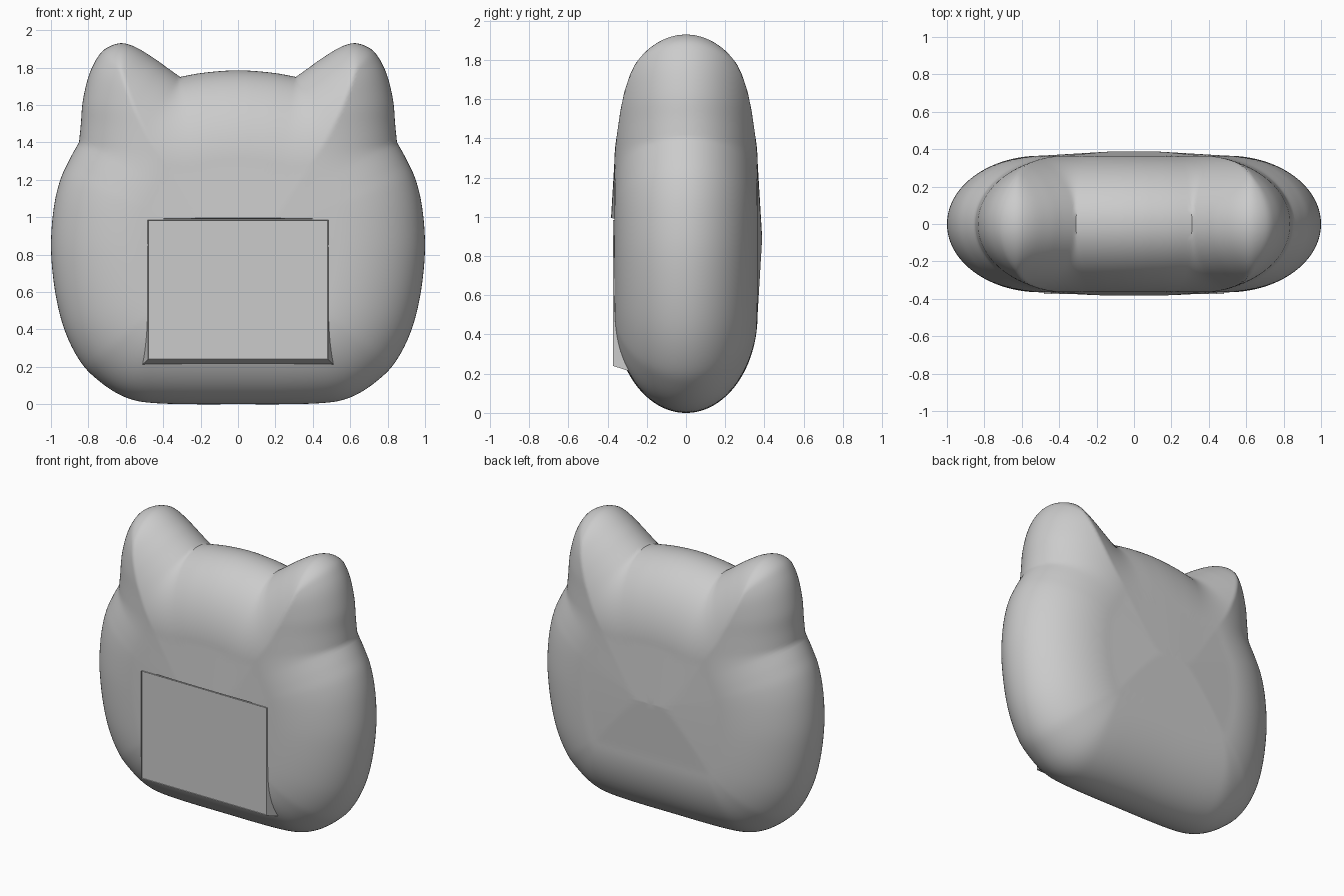
import bpy, bmesh, math
from mathutils import Vector
from mathutils.bvhtree import BVHTree

cube = bpy.data.objects.get("Cube")
if cube:
    bpy.data.objects.remove(cube, do_unlink=True)

grey = bpy.data.materials.new("soft_grey")
grey.use_nodes = True
grey.diffuse_color = (0.6, 0.6, 0.6, 1)
grey.node_tree.nodes["Principled BSDF"].inputs["Base Color"].default_value = (0.6, 0.6, 0.6, 1)


def add_object(name, bm):
    bmesh.ops.recalc_face_normals(bm, faces=bm.faces)
    mesh = bpy.data.meshes.new(name)
    bm.to_mesh(mesh)
    bm.free()
    mesh.materials.append(grey)
    obj = bpy.data.objects.new(name, mesh)
    bpy.context.collection.objects.link(obj)
    return obj


def spline(points, steps):
    """Smooth curve through the points, leaving out the last one."""
    out = []
    for i in range(len(points) - 1):
        b, c = points[i], points[i + 1]
        a = points[i - 1] if i else b * 2 - c
        d = points[i + 2] if i + 2 < len(points) else c * 2 - b
        for k in range(steps):
            t = k / steps
            out.append(0.5 * (2 * b + (c - a) * t + (2 * a - 5 * b + 4 * c - d) * t * t
                              + (3 * b - a - 3 * c + d) * t ** 3))
    return out


# Half outline in (x, z): lower body, ear, crown, split at the sharp notches
side = [(0, 0), (0.25, 0), (0.43, 0.005), (0.55, 0.02), (0.65, 0.06), (0.75, 0.13),
        (0.83, 0.21), (0.9, 0.33), (0.95, 0.47), (0.985, 0.65), (1, 0.85),
        (0.985, 1.05), (0.95, 1.2), (0.9, 1.31), (0.85, 1.4)]
ear = [(0.85, 1.4), (0.84, 1.5), (0.83, 1.62), (0.8, 1.75), (0.76, 1.84), (0.71, 1.9),
       (0.63, 1.93), (0.55, 1.91), (0.45, 1.85), (0.38, 1.8), (0.31, 1.75)]
crown = [(0.31, 1.75), (0.2, 1.77), (0.08, 1.782), (0, 1.785)]
half = []
for part in (side, ear, crown):
    half += spline([Vector(p) for p in part], 5)
half.append(Vector(crown[-1]))
outline = half + [Vector((-p.x, p.y)) for p in reversed(half[1:-1])]
count = len(outline)

# Wall along the outline, used to measure the distance to it
wall = [Vector((p.x, y, p.y)) for y in (-1, 1) for p in outline]
tree = BVHTree.FromPolygons(wall, [(i, (i + 1) % count, (i + 1) % count + count, i + count)
                                   for i in range(count)])


def thickness(p):
    """Rounded edge that runs into a gently rising middle."""
    d = tree.find_nearest(Vector((p.x, 0, p.y)))[3]
    e = min(d / 0.5, 1)
    return 0.365 * math.sqrt(max(0, 1 - (1 - e) ** 2)) + max(0, d - 0.5) * 0.06


# Inflated cushion body
centre = Vector((0, 0.885))
rings = 44
bm = bmesh.new()
rim = [bm.verts.new((p.x, 0, p.y)) for p in outline]
for sign in (-1, 1):
    previous = rim
    for k in range(1, rings):
        row = []
        for p in outline:
            q = p.lerp(centre, (k / rings) ** 1.7)
            row.append(bm.verts.new((q.x, sign * thickness(q), q.y)))
        for i in range(count):
            j = (i + 1) % count
            bm.faces.new((previous[i], previous[j], row[j], row[i]))
        previous = row
    pole = bm.verts.new((centre.x, sign * thickness(centre), centre.y))
    for i in range(count):
        bm.faces.new((previous[i], previous[(i + 1) % count], pole))
body = add_object("cushion_body", bm)


def tapered_block(name, front, back, y_front, y_back):
    """Block between two (half width, bottom, top) rectangles."""
    bm = bmesh.new()
    loops = []
    for (w, low, high), y in ((front, y_front), (back, y_back)):
        loops.append([bm.verts.new((x, y, z)) for x, z in
                      ((-w, low), (w, low), (w, high), (-w, high))])
    face = bm.faces.new(loops[0])
    bm.faces.new(loops[1])
    for i in range(4):
        j = (i + 1) % 4
        bm.faces.new((loops[0][i], loops[0][j], loops[1][j], loops[1][i]))
    return name, bm, face


# Recess that lets the upper edge of the panel sink into the belly
name, bm, _ = tapered_block("panel_recess_cutter", (0.5, 0.24, 1.03), (0.478, 0.24, 0.99), -0.5, -0.365)
cutter = add_object(name, bm)
cutter.hide_render = True
cut = body.modifiers.new("panel_recess", 'BOOLEAN')
cut.operation = 'DIFFERENCE'
cut.solver = 'EXACT'
cut.object = cutter
bpy.context.view_layer.objects.active = body
bpy.ops.object.modifier_apply(modifier=cut.name)
bpy.data.objects.remove(cutter, do_unlink=True)

# Flat front panel with a narrow raised border and a flared lower edge
name, bm, face = tapered_block("belly_panel", (0.48, 0.24, 0.985), (0.525, 0.2, 0.985), -0.373, -0.25)
bmesh.ops.inset_region(bm, faces=[face], thickness=0.012)
bmesh.ops.inset_region(bm, faces=[face], thickness=0.003, depth=-0.006)
add_object(name, bm)

# Smooth shading with crisp panel edges
bpy.ops.object.select_all(action='DESELECT')
body.select_set(True)
bpy.context.view_layer.objects.active = body
bpy.ops.object.shade_smooth_by_angle(angle=math.radians(35))
